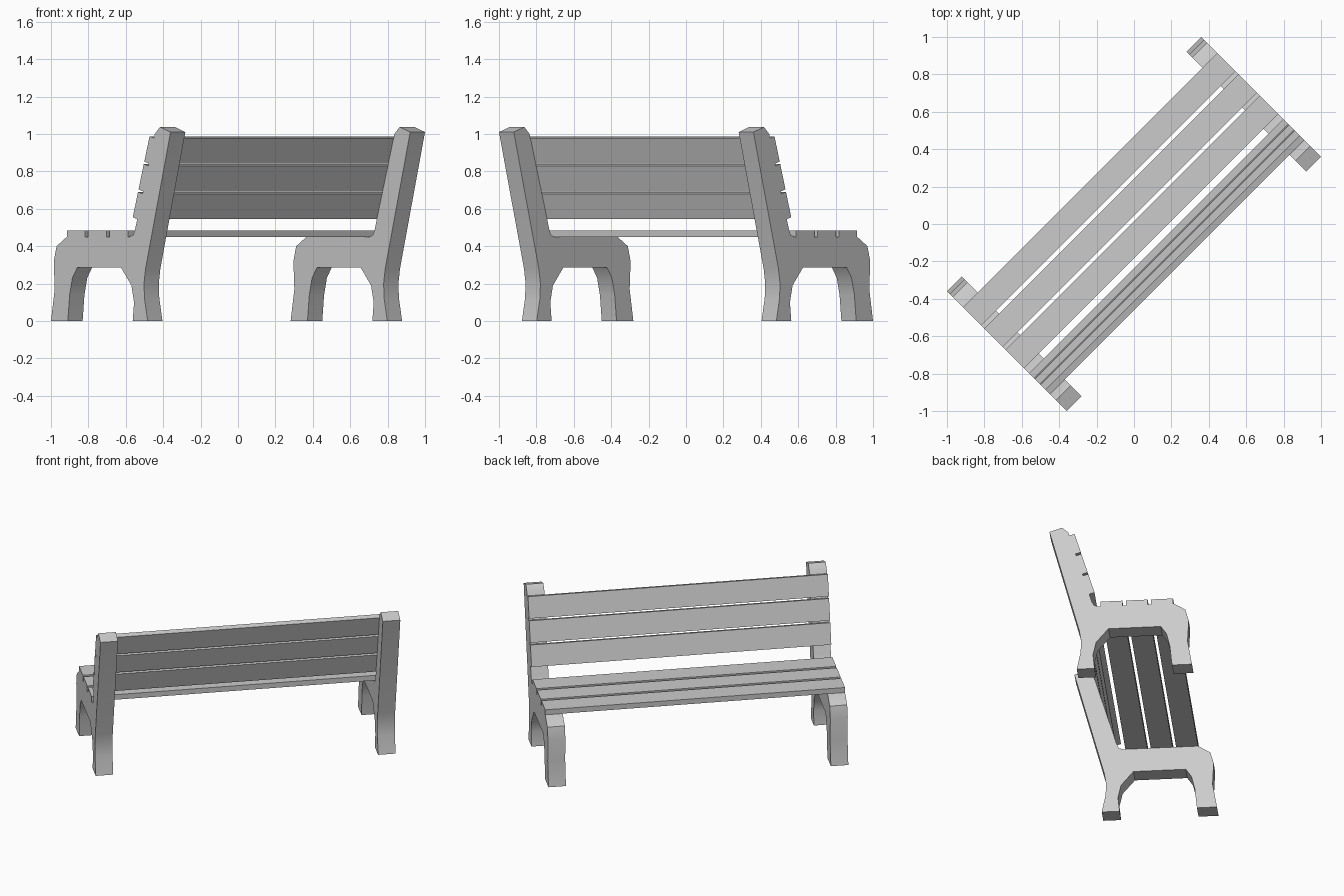
import bpy, bmesh, math
from mathutils import Matrix, Vector

cube = bpy.data.objects.get("Cube")
if cube:
    bpy.data.objects.remove(cube, do_unlink=True)

grey = bpy.data.materials.new("bench_grey")
grey.use_nodes = True
COLOUR = (0.6, 0.6, 0.6, 1)
grey.diffuse_color = COLOUR
grey.node_tree.nodes["Principled BSDF"].inputs["Base Color"].default_value = COLOUR

HALF = 0.962      # half the bench length
THICK = 0.112     # end frame thickness
BOARD = 0.035     # slat thickness
TURN = Matrix.Rotation(math.radians(45), 4, "Z")


def extrude_profile(name, profile, start, end, smooth=False):
    """Extrude a (depth, height) side profile along the bench length."""
    bm = bmesh.new()
    face = bm.faces.new([bm.verts.new((start, -d, z)) for d, z in profile])
    out = bmesh.ops.extrude_face_region(bm, geom=[face])
    moved = [g for g in out["geom"] if isinstance(g, bmesh.types.BMVert)]
    bmesh.ops.translate(bm, verts=moved, vec=(end - start, 0, 0))
    bmesh.ops.recalc_face_normals(bm, faces=bm.faces)
    bm.transform(TURN)
    mesh = bpy.data.meshes.new(name)
    bm.to_mesh(mesh)
    bm.free()
    mesh.materials.append(grey)
    obj = bpy.data.objects.new(name, mesh)
    bpy.context.collection.objects.link(obj)
    if smooth:
        bpy.ops.object.select_all(action="DESELECT")
        obj.select_set(True)
        bpy.context.view_layer.objects.active = obj
        bpy.ops.object.shade_smooth_by_angle(angle=math.radians(35))
    return obj


def slat_profile(base, along, normal, width):
    a, n = along * width, normal * BOARD
    return [base, base + a, base + a + n, base + n]


# End frames: legs, seat support and leaning back post in one outline
frame = [
    (-0.452, 0), (-0.424, 0.17), (-0.431, 0.32), (-0.41, 0.4), (-0.332, 0.45),
    (0.142, 0.45), (0.17, 0.46), (0.184, 0.49),
    (0.333, 1.0), (0.372, 1.037), (0.452, 1.01),
    (0.263, 0.28), (0.251, 0.2), (0.255, 0.12), (0.279, 0),
    (0.166, 0), (0.176, 0.1), (0.156, 0.19), (0.078, 0.285),
    (-0.254, 0.285), (-0.29, 0.23), (-0.311, 0.14), (-0.325, 0),
]
extrude_profile("right_end_frame", frame, -HALF, -HALF + THICK, True)
extrude_profile("left_end_frame", frame, HALF - THICK, HALF, True)

# Seat slats
for i in range(3):
    base = Vector((-0.332 + 0.161 * i, 0.45))
    prof = slat_profile(base, Vector((1, 0)), Vector((0, 1)), 0.139)
    extrude_profile(f"seat_slat_{i + 1}", prof, -HALF, HALF)

# Back slats, lying on the front of the leaning posts
foot, top = Vector((0.184, 0.49)), Vector((0.333, 1.0))
lean = (top - foot).normalized()
outward = Vector((-lean.y, lean.x))
for i in range(3):
    base = foot + lean * (0.057 + 0.155 * i)
    prof = slat_profile(base, lean, outward, 0.141)
    extrude_profile(f"back_slat_{i + 1}", prof, -HALF, HALF)
